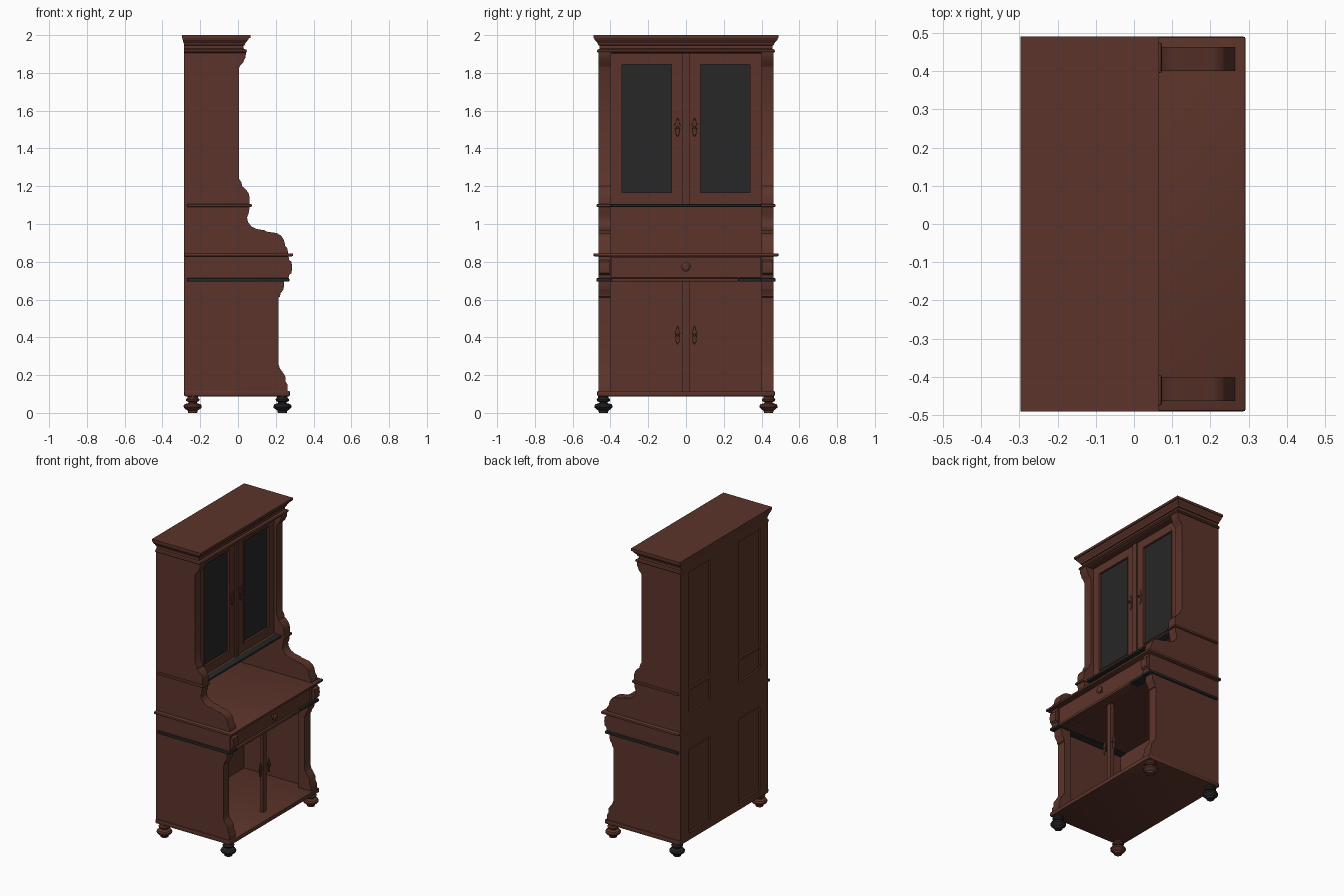
import bpy, bmesh, math
from mathutils import Vector, Matrix

if "Cube" in bpy.data.objects:
    bpy.data.objects.remove(bpy.data.objects["Cube"])

def material(name, rgb):
    m = bpy.data.materials.new(name)
    m.diffuse_color = (*rgb, 1)
    m.use_nodes = True
    m.node_tree.nodes["Principled BSDF"].inputs["Base Color"].default_value = m.diffuse_color
    return m

WOOD = material("red_brown_wood", (0.105, 0.034, 0.023))
DARK = material("dark_grey", (0.02, 0.02, 0.02))

def finish(bm, name, mat, smooth=False):
    bmesh.ops.recalc_face_normals(bm, faces=bm.faces)
    me = bpy.data.meshes.new(name)
    bm.to_mesh(me)
    bm.free()
    ob = bpy.data.objects.new(name, me)
    bpy.context.collection.objects.link(ob)
    me.materials.append(mat)
    if smooth:
        bpy.ops.object.select_all(action='DESELECT')
        ob.select_set(True)
        bpy.context.view_layer.objects.active = ob
        bpy.ops.object.shade_smooth_by_angle(angle=math.radians(35))
    return ob

def box(name, x, y, z, mat=WOOD, bevel=0):
    bm = bmesh.new()
    bmesh.ops.create_cube(bm, size=1)
    for v in bm.verts:
        v.co = Vector([(a + b) / 2 + c * abs(b - a) for (a, b), c in zip((x, y, z), v.co)])
    if bevel:
        bmesh.ops.bevel(bm, geom=bm.edges[:], offset=bevel, segments=2, affect='EDGES', profile=0.5)
    return finish(bm, name, mat, bool(bevel))

def prism(name, pts, y0, y1, mat=WOOD):
    """Extrude an x-z outline along y."""
    bm = bmesh.new()
    f = bm.faces.new([bm.verts.new((px, y0, pz)) for px, pz in pts])
    ext = bmesh.ops.extrude_face_region(bm, geom=[f])
    bmesh.ops.translate(bm, vec=(0, y1 - y0, 0),
                        verts=[g for g in ext['geom'] if isinstance(g, bmesh.types.BMVert)])
    return finish(bm, name, mat, True)

def loft(name, levels, mat=WOOD):
    """Stack rectangles: (z, back x, front x, half width)."""
    bm = bmesh.new()
    rings = [[bm.verts.new((px, py, z)) for px, py in ((b, -h), (f, -h), (f, h), (b, h))]
             for z, b, f, h in levels]
    for lo, hi in zip(rings, rings[1:]):
        for i in range(4):
            bm.faces.new((lo[i], lo[(i + 1) % 4], hi[(i + 1) % 4], hi[i]))
    bm.faces.new(rings[0][::-1])
    bm.faces.new(rings[-1])
    return finish(bm, name, mat)

def lathe(name, prof, loc, mat=WOOD, rot=None, n=20):
    """Spin (radius, height) about z."""
    bm = bmesh.new()
    rings = [[bm.verts.new((r * math.cos(2 * math.pi * i / n), r * math.sin(2 * math.pi * i / n), z))
              for i in range(n)] for r, z in prof]
    for lo, hi in zip(rings, rings[1:]):
        for i in range(n):
            bm.faces.new((lo[i], lo[(i + 1) % n], hi[(i + 1) % n], hi[i]))
    bm.faces.new(rings[0][::-1])
    bm.faces.new(rings[-1])
    if rot:
        bm.transform(rot)
    bm.transform(Matrix.Translation(loc))
    return finish(bm, name, mat, True)

TO_FRONT = Matrix.Rotation(math.pi / 2, 4, 'Y')
BACK = -0.285

# turned bun feet (two of them dark)
foot = [(.024, 0), (.026, .012), (.036, .018), (.047, .028), (.048, .037), (.042, .046), (.022, .052),
        (.022, .057), (.034, .063), (.036, .072), (.028, .08), (.028, .092)]
for fx in (-0.24, 0.235):
    for s in (-1, 1):
        lathe("foot", foot, (fx, s * 0.437, 0), DARK if fx * s < 0 else WOOD)

# base board and open lower cupboard
box("base_board", (BACK, 0.275), (-0.47, 0.47), (0.088, 0.117), bevel=0.006)
lower = [(.17, .117), (.263, .117), (.262, .15), (.252, .165), (.25, .195), (.237, .215), (.222, .235),
         (.215, .255), (.215, .61), (.222, .615), (.225, .632), (.238, .65), (.242, .66), (.245, .70), (.17, .70)]
# desk-level and upper scrolled brackets
middle = [(BACK, .843), (.265, .843), (.262, .87), (.25, .885), (.243, .915), (.23, .937), (.205, .952),
          (.15, .96), (.14, .967), (.1, .973), (.07, .988), (.053, 1.01), (.048, 1.035), (.056, 1.055),
          (.062, 1.092), (BACK, 1.092)]
upper = [(-.04, 1.105), (.062, 1.105), (.062, 1.14), (.055, 1.165), (.04, 1.185), (.022, 1.2), (.018, 1.22),
         (.005, 1.24), (.005, 1.825), (.012, 1.84), (.028, 1.855), (.032, 1.87), (.04, 1.88), (.042, 1.91),
         (-.04, 1.91)]
block = [(.25, .713), (.268, .713), (.27, .73), (.283, .74), (.287, .77), (.283, .80), (.27, .81),
         (.268, .828), (.25, .828)]
for s in (-1, 1):
    prism("lower_bracket", lower, s * 0.40, s * 0.463)
    box("lower_side", (BACK, 0.18), (s * 0.443, s * 0.463), (0.115, 0.70))
    prism("desk_bracket", middle, s * 0.40, s * 0.463)
    prism("upper_bracket", upper, s * 0.40, s * 0.463)
    box("upper_side", (BACK, -0.03), (s * 0.443, s * 0.463), (1.10, 1.91))
    prism("drawer_corner_block", block, s * 0.405, s * 0.458)
    # side mouldings
    box("waist_moulding_side", (-0.27, 0.272), (s * 0.395, s * 0.475), (0.695, 0.714), DARK, 0.006)
    box("shelf_moulding_side", (-0.27, 0.073), (s * 0.395, s * 0.475), (1.09, 1.106), WOOD, 0.006)

# drawer section, drawer front and knob
box("drawer_case", (BACK, 0.25), (-0.463, 0.463), (0.70, 0.835))
box("drawer_case_corner_l", (0.2, 0.265), (-0.463, -0.40), (0.713, 0.832))
box("drawer_case_corner_r", (0.2, 0.265), (0.40, 0.463), (0.713, 0.832))
box("drawer_front", (0.24, 0.258), (-0.397, 0.397), (0.717, 0.825))
box("waist_moulding_front", (0.2, 0.268), (-0.395, 0.28), (0.695, 0.714), WOOD, 0.006)
box("waist_moulding_front_dark", (0.2, 0.268), (0.28, 0.396), (0.695, 0.714), DARK, 0.006)
lathe("drawer_knob", [(.012, 0), (.01, .012), (.023, .017), (.024, .022), (.014, .029)],
      (0.256, 0, 0.772), rot=TO_FRONT)

# desk top
box("desk_top", (BACK, 0.292), (-0.49, 0.49), (0.829, 0.845), bevel=0.006)

# centre post of the lower cupboard
box("lower_centre_post", (0.175, 0.2), (-0.018, 0.018), (0.117, 0.70))

# upper cupboard floor and dark front moulding
box("upper_floor", (BACK, 0.0), (-0.445, 0.445), (1.09, 1.106))
box("shelf_moulding_front", (-0.01, 0.045), (-0.397, 0.397), (1.09, 1.106), DARK, 0.006)

# glazed doors
DX = (-0.035, -0.012)
for s in (-1, 1):
    def span(a, b):
        return tuple(sorted((s * a, s * b)))
    box("door_outer_stile", DX, span(0.345, 0.40), (1.106, 1.905))
    box("door_inner_stile", DX, span(0.0, 0.072), (1.106, 1.905))
    box("door_bottom_rail", DX, span(0.072, 0.345), (1.106, 1.16))
    box("door_top_rail", DX, span(0.072, 0.345), (1.85, 1.905))
    box("door_glass", (-0.028, -0.022), span(0.072, 0.345), (1.16, 1.85), DARK)
    # thin bead around the glass
    for y in (0.072, 0.339):
        box("glass_bead", (-0.025, -0.008), span(y, y + 0.006), (1.16, 1.85))
    for z in (1.16, 1.844):
        box("glass_bead", (-0.025, -0.008), span(0.072, 0.345), (z, z + 0.006))
    # key plates with small pulls, upper and lower doors
    for hx, hz in ((-0.012, 1.51), (0.195, 0.41)):
        plate = [(0, .052), (.007, .042), (.008, .03), (.015, .015), (.013, -.005), (.009, -.018),
                 (.011, -.032), (0, -.05)]
        outline = plate + [(-a, b) for a, b in plate[-2:0:-1]]
        bm = bmesh.new()
        rings = [[bm.verts.new((hx + dx, s * 0.045 + a * k, hz + b * k)) for a, b in outline]
                 for dx, k in ((0, 1), (.005, .9))]
        n = len(outline)
        for i in range(n):
            bm.faces.new((rings[0][i], rings[0][(i + 1) % n], rings[1][(i + 1) % n], rings[1][i]))
        for r in rings:
            bm.faces.new(r)
        finish(bm, "key_plate", WOOD)
        lathe("key_pull", [(.005, 0), (.005, .006), (.008, .009), (.005, .013)],
              (hx + 0.004, s * 0.045, hz + 0.003), rot=TO_FRONT, n=12)
box("door_cover_strip", (-0.02, -0.004), (-0.018, 0.018), (1.106, 1.905))

# back: sunk panels inside a frame
box("back_panel", (-0.272, -0.264), (-0.45, 0.45), (0.11, 1.92))
for s in (-1, 1):
    box("back_stile", (BACK, -0.266), (s * 0.38, s * 0.463), (0.11, 1.92))
box("back_centre_board", (BACK, -0.266), (-0.15, 0.15), (0.11, 1.92))
for z in ((0.11, 0.14), (0.78, 0.95), (1.89, 1.92)):
    box("back_rail", (BACK, -0.266), (-0.40, 0.40), z)

# stepped cornice
loft("cornice", [(1.903, BACK, .03, .455), (1.908, BACK, .044, .468), (1.915, BACK, .048, .472),
                 (1.923, BACK, .044, .468), (1.928, BACK, .03, .458), (1.945, BACK, .03, .458),
                 (1.947, BACK, .036, .464), (1.957, -.288, .039, .468), (1.975, -.293, .053, .483),
                 (1.984, -.295, .058, .486), (1.984, -.297, .065, .49), (2.0, -.297, .065, .49)])
